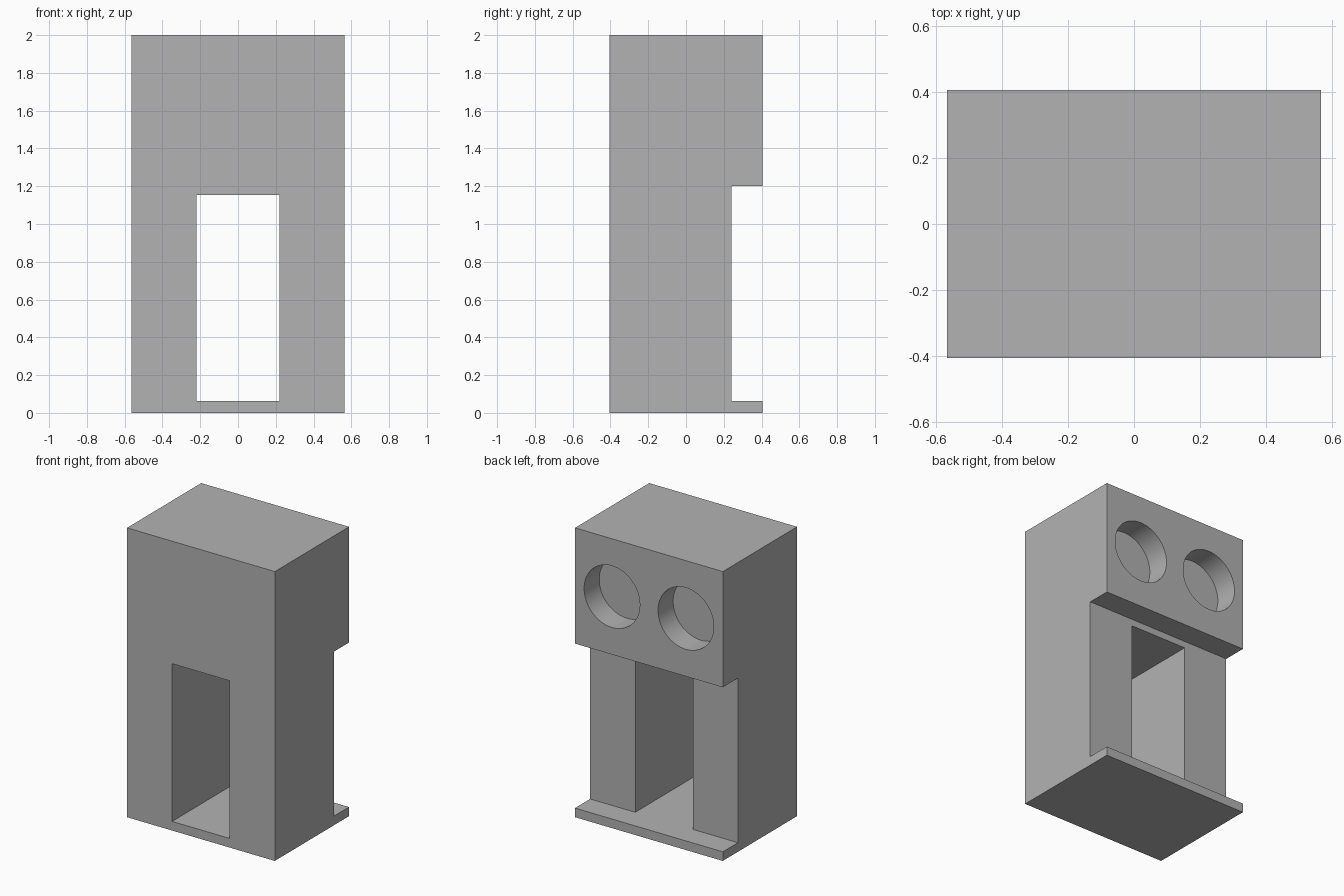
import bpy
import math

cube = bpy.data.objects.get("Cube")
if cube:
    bpy.data.objects.remove(cube, do_unlink=True)

WIDTH, DEPTH, HEIGHT = 1.13, 0.81, 2.0
BACK = DEPTH / 2
WALL_Y = 0.24        # rear face of the recessed pillars
SLAB_TOP = 0.063     # top of the base slab
HEAD_BOTTOM = 1.2    # underside of the overhanging head

grey = bpy.data.materials.new("plain grey")
grey.use_nodes = True
colour = (0.448, 0.448, 0.448, 1)
grey.diffuse_color = colour
grey.node_tree.nodes["Principled BSDF"].inputs["Base Color"].default_value = colour


def box(name, low, high):
    """Box spanning two opposite corners."""
    centre = [(a + b) / 2 for a, b in zip(low, high)]
    bpy.ops.mesh.primitive_cube_add(size=1, location=centre)
    obj = bpy.context.object
    obj.name = name
    obj.scale = [b - a for a, b in zip(low, high)]
    bpy.ops.object.transform_apply(location=True, rotation=True, scale=True)
    return obj


def cut(target, cutter):
    """Subtract the cutter from the target, then discard it."""
    cutter.hide_render = True
    mod = target.modifiers.new("cut", "BOOLEAN")
    mod.operation = "DIFFERENCE"
    mod.solver = "EXACT"
    mod.object = cutter
    bpy.context.view_layer.objects.active = target
    bpy.ops.object.modifier_apply(modifier=mod.name)
    bpy.data.objects.remove(cutter, do_unlink=True)


# Solid block
body = box("tower_body", (-WIDTH / 2, -BACK, 0), (WIDTH / 2, BACK, HEIGHT))
body.data.materials.append(grey)

# Recess across the back, leaving the base ledge and overhanging head
cut(body, box("back_recess", (-1, WALL_Y, SLAB_TOP), (1, 1, HEAD_BOTTOM)))

# Doorway right through the body
cut(body, box("doorway", (-0.22, -1, SLAB_TOP), (0.22, 0.32, 1.153)))

# Two round blind sockets in the back of the head
for side in (-1, 1):
    bpy.ops.mesh.primitive_cylinder_add(
        vertices=64, radius=0.213, depth=0.4,
        location=(side * WIDTH / 4, WALL_Y + 0.2, 1.6),
        rotation=(math.pi / 2, 0, 0))
    cut(body, bpy.context.object)

# Smooth socket walls with crisp edges elsewhere
bpy.ops.object.select_all(action="DESELECT")
body.select_set(True)
bpy.context.view_layer.objects.active = body
bpy.ops.object.shade_smooth_by_angle(angle=math.radians(30))
